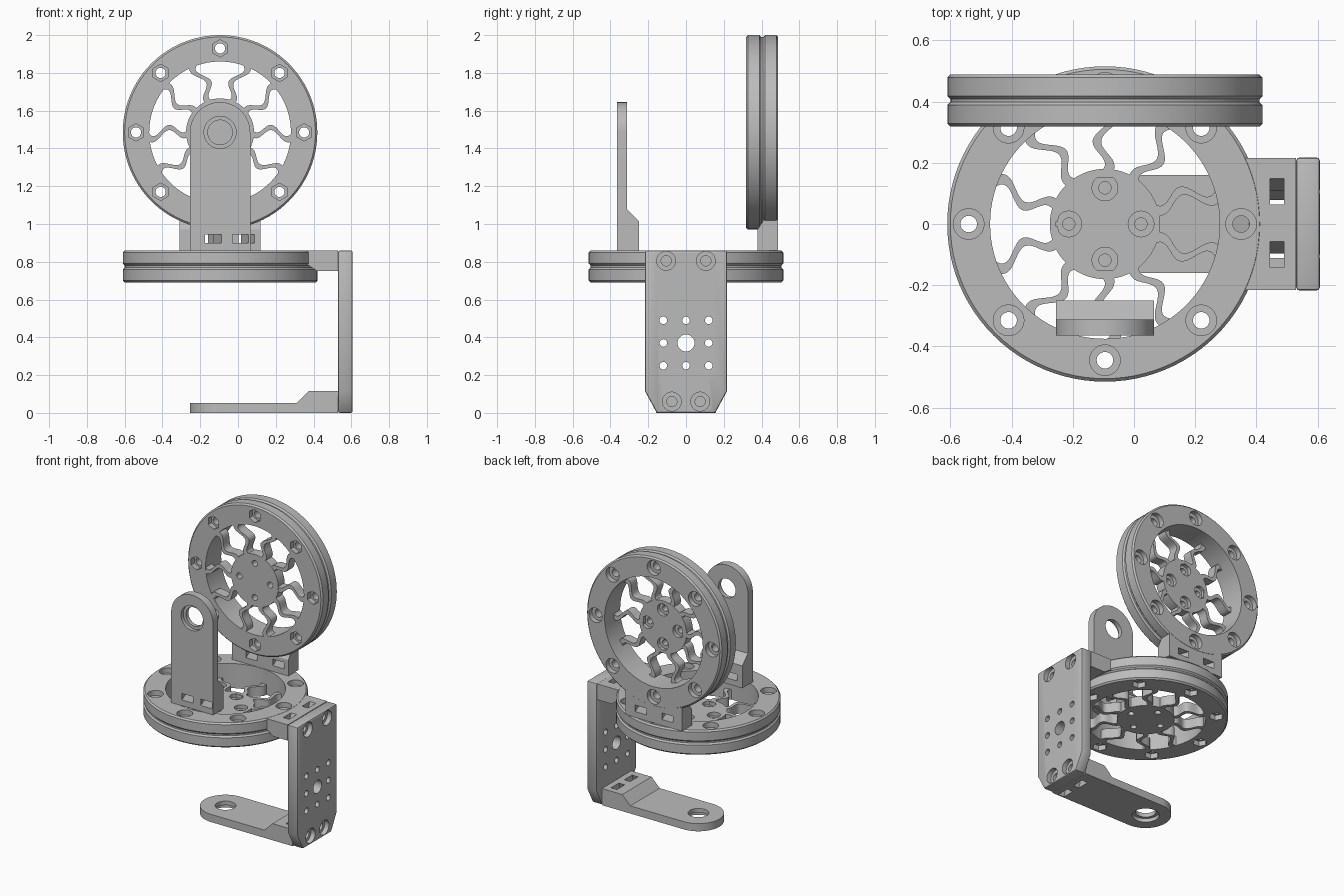
import bpy, bmesh
from math import sin, cos, pi, radians
from mathutils import Matrix, Vector

if "Cube" in bpy.data.objects:
    bpy.data.objects.remove(bpy.data.objects["Cube"], do_unlink=True)

GREY = bpy.data.materials.new("plain grey")
GREY.use_nodes = True
GREY.diffuse_color = (0.5, 0.5, 0.5, 1)
GREY.node_tree.nodes["Principled BSDF"].inputs["Base Color"].default_value = (0.5, 0.5, 0.5, 1)

# Local frames: flat parts lie in xy; upright parts point x down and face +y
SIDE = Matrix(((1, 0, 0), (0, 0, -1), (0, 1, 0))).to_4x4()
UPRIGHT = Matrix(((0, -1, 0), (0, 0, 1), (-1, 0, 0))).to_4x4()
FACE_X = Matrix(((0, 0, 1), (1, 0, 0), (0, 1, 0))).to_4x4()


def move(x, y, z):
    return Matrix.Translation((x, y, z))


def prism(bm, points, depth, matrix=Matrix()):
    """Extrude a flat outline along its local z."""
    low = [bm.verts.new(matrix @ Vector((x, y, 0))) for x, y in points]
    high = [bm.verts.new(matrix @ Vector((x, y, depth))) for x, y in points]
    bm.faces.new(low[::-1])
    bm.faces.new(high)
    for i in range(len(points)):
        j = (i + 1) % len(points)
        bm.faces.new((low[i], low[j], high[j], high[i]))


def circle(r, n, x=0, y=0):
    return [(x + r * cos(2 * pi * i / n), y + r * sin(2 * pi * i / n)) for i in range(n)]


def lathe(bm, profile, n=96):
    """Spin a closed (radius, height) profile around z."""
    rings = [[bm.verts.new((r * cos(2 * pi * i / n), r * sin(2 * pi * i / n), z))
              for r, z in profile] for i in range(n)]
    m = len(profile)
    for i in range(n):
        a, b = rings[i], rings[(i + 1) % n]
        for k in range(m):
            bm.faces.new((a[k], b[k], b[(k + 1) % m], a[(k + 1) % m]))


def make(name, bm):
    bmesh.ops.recalc_face_normals(bm, faces=bm.faces)
    mesh = bpy.data.meshes.new(name)
    bm.to_mesh(mesh)
    bm.free()
    mesh.materials.append(GREY)
    ob = bpy.data.objects.new(name, mesh)
    bpy.context.collection.objects.link(ob)
    return ob


def solid(name, points, depth, matrix=Matrix()):
    bm = bmesh.new()
    prism(bm, points, depth, matrix)
    return make(name, bm)


def apply(ob, mod):
    bpy.context.view_layer.objects.active = ob
    bpy.ops.object.modifier_apply(modifier=mod.name)


def combine(ob, other, operation):
    other.hide_render = True
    mod = ob.modifiers.new("shape", "BOOLEAN")
    mod.operation, mod.solver, mod.object = operation, "EXACT", other
    apply(ob, mod)
    bpy.data.objects.remove(other, do_unlink=True)


def drill(ob, spots, r, z0, z1, sides=32, matrix=Matrix()):
    bm = bmesh.new()
    for x, y in spots:
        prism(bm, circle(r, sides, x, y), z1 - z0, matrix @ move(0, 0, z0))
    combine(ob, make("cutter", bm), "DIFFERENCE")


def cut_slots(ob, x0, x1, inner, outer, z0, z1):
    """Pair of leaning slots near the mounting end."""
    bm = bmesh.new()
    shear = Matrix.Shear("XY", 4, (0, 0.04 / (z1 - z0)))
    for a, b in ((inner, outer), (-outer, -inner)):
        prism(bm, [(x0, a - .04), (x1, a - .04), (x1, b - .04), (x0, b - .04)],
              z1 - z0 + .02, move(0, 0, z0 - .01) @ shear)
    combine(ob, make("cutter", bm), "DIFFERENCE")


def finish(ob, matrix):
    ob.data.transform(matrix)
    bpy.ops.object.select_all(action="DESELECT")
    ob.select_set(True)
    bpy.context.view_layer.objects.active = ob
    bpy.ops.object.shade_smooth_by_angle(angle=radians(30))


def rim_profile(z0, z1, neck):
    """Rim section with softened outer edges and a neck into the groove."""
    b, ri, ro = .01, .375, .515
    pts = [(ri, z0), (ro - b, z0), (ro, z0 + b), (ro, z1 - b), (ro - b, z1), (ri, z1)]
    if neck > z1:
        pts[5:] = [(ro - b, neck), (ri, neck)]
    elif neck < z0:
        pts[:1] = [(ri, neck), (ro - b, neck), (ro - b, z0)]
        pts.pop(3)
    return pts


def spoke_outline(angle, side):
    """Wavy strip from hub to rim that flares at both ends."""
    left, right = [], []
    for i in range(25):
        t = i / 24
        r = .15 + .245 * t
        wave = side * .026 * sin(3 * pi * t) - side * .012 * cos(pi * t)
        half = .014 + .02 * abs(2 * t - 1) ** 6
        for line, off in ((left, wave + half), (right, wave - half)):
            line.append((r * cos(angle) - off * sin(angle), r * sin(angle) + off * cos(angle)))
    return right + left[::-1]


def wheel(prefix, matrix):
    bolts = circle(.445, 8)
    # Rim with hexagonal nut pockets
    bm = bmesh.new()
    lathe(bm, rim_profile(0, .08, .085))
    rim = make(prefix + "_spoked_rim", bm)
    drill(rim, bolts, .027, -.1, .3)
    drill(rim, bolts, .046, -.1, .035, 6)
    finish(rim, matrix)
    # Hub with four recessed screw holes
    hub = solid(prefix + "_hub", circle(.18, 64), .07)
    screws = circle(.118, 4)
    drill(hub, screws, .02, -.1, .3)
    drill(hub, screws, .042, .045, .3)
    finish(hub, matrix)
    # Ten wavy spokes in mirrored pairs
    bm = bmesh.new()
    for k in range(10):
        prism(bm, spoke_outline(radians(18 + 36 * k), 1 if k % 2 else -1), .068,
              move(0, 0, .001))
    finish(make(prefix + "_spokes", bm), matrix)
    # Mounting ring with its tab
    bm = bmesh.new()
    lathe(bm, rim_profile(.09, .17, .085))
    ring = make(prefix + "_mounting_ring", bm)
    tab = solid("tab", [(.41, .095), (.47, .09), (.515, .06), (.625, .06), (.625, .169), (.41, .169)],
                .43, move(0, .215, 0) @ SIDE)
    combine(ring, tab, "UNION")
    drill(ring, bolts, .027, -.1, .3)
    drill(ring, bolts, .05, .135, .3)
    cut_slots(ring, .54, .585, .06, .145, .06, .17)
    finish(ring, matrix)


def arm(name, matrix):
    # Round-ended arm, thick at the mounting end
    ob = solid(name, [(-.2, 0), (.625, 0), (.625, .115), (.47, .115), (.408, .053), (-.2, .053)],
               .6, move(0, .3, 0) @ SIDE)
    plan = [(.16 * cos(a), .16 * sin(a)) for a in (pi / 2 + pi * i / 32 for i in range(33))]
    combine(ob, solid("plan", plan + [(.7, -.16), (.7, .16)], .4, move(0, 0, -.1)), "INTERSECT")
    drill(ob, [(0, 0)], .065, -.1, .3, 48)
    drill(ob, [(0, 0)], .085, -.1, .025, 48)
    cut_slots(ob, .54, .585, .03, .115, 0, .115)
    finish(ob, matrix)


wheel("lower_wheel", move(-.095, 0, .69))
wheel("upper_wheel", move(-.095, .318, 1.485) @ UPRIGHT)
arm("bottom_arm", move(-.095, 0, 0))
arm("front_arm", move(-.095, -.365, 1.485) @ UPRIGHT)

# Side plate joining the lower wheel and the bottom arm
plate = solid("side_plate", [(-.155, 0), (.155, 0), (.217, .115), (.217, .86), (-.217, .86), (-.217, .115)], .077)
bevel = plate.modifiers.new("soft edges", "BEVEL")
bevel.width, bevel.segments = .01, 2
apply(plate, bevel)
corners = [(s * y, z) for s in (-1, 1) for y, z in ((.105, .805), (.075, .06))]
grid = [(y, .37 + z) for y in (-.12, 0, .12) for z in (-.12, 0, .12) if y or z]
drill(plate, corners, .027, -.1, .3)
drill(plate, corners, .05, .045, .3)
drill(plate, grid, .02, -.1, .3, 24)
drill(plate, [(0, .37)], .045, -.1, .3)
finish(plate, move(.53, 0, 0) @ FACE_X)
